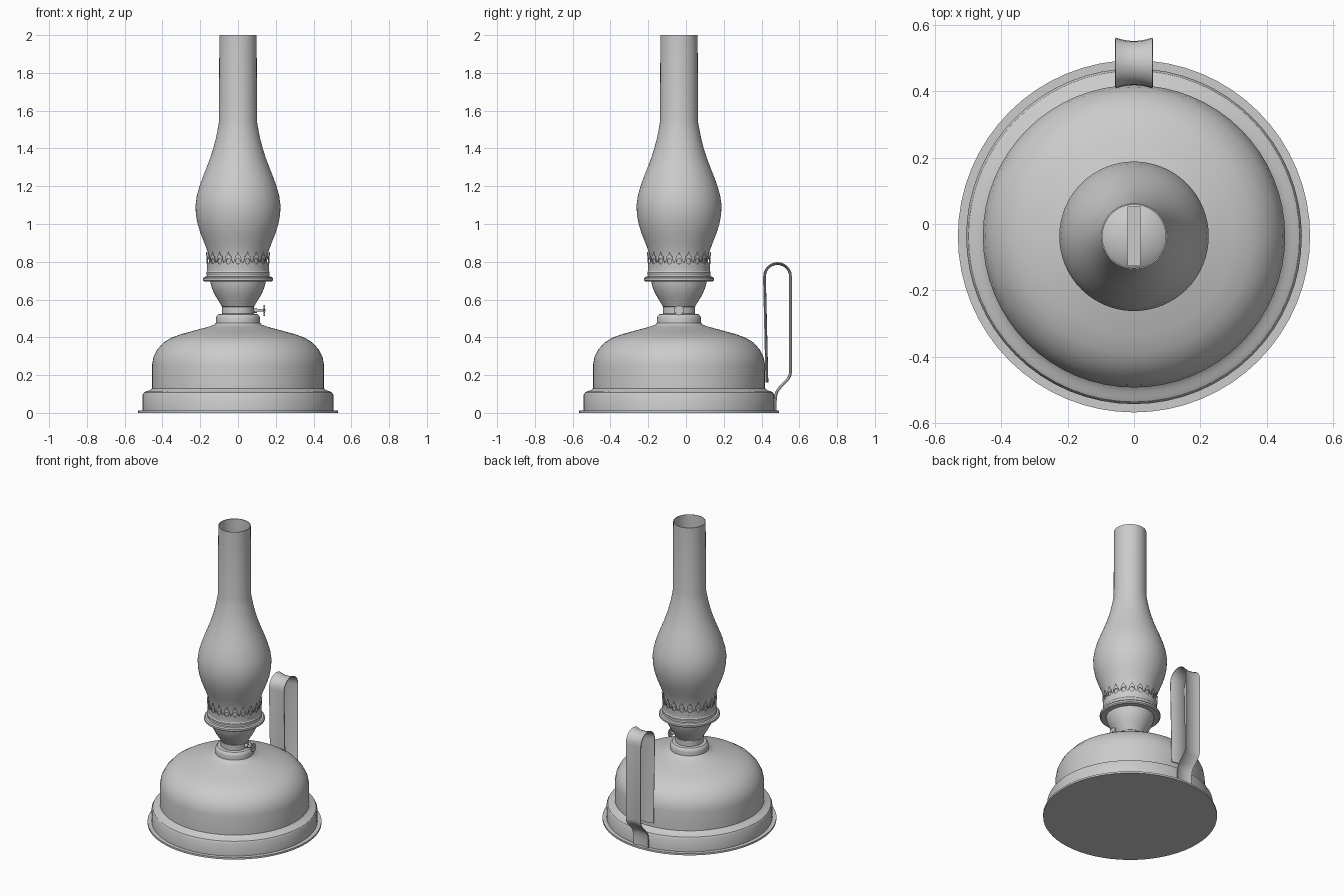
import bpy, bmesh, math
from mathutils import Matrix, Vector

if "Cube" in bpy.data.objects:
    bpy.data.objects.remove(bpy.data.objects["Cube"])

CY = -0.037   # lamp axis, the handle stands behind it
metal = bpy.data.materials.new("light_grey")
metal.use_nodes = True
GREY = (0.6, 0.6, 0.6, 1)
metal.diffuse_color = GREY
metal.node_tree.nodes["Principled BSDF"].inputs["Base Color"].default_value = GREY


def finish(name, bm, solid=0.0, angle=32):
    me = bpy.data.meshes.new(name)
    bm.to_mesh(me)
    bm.free()
    me.materials.append(metal)
    ob = bpy.data.objects.new(name, me)
    bpy.context.collection.objects.link(ob)
    bpy.ops.object.select_all(action='DESELECT')
    ob.select_set(True)
    bpy.context.view_layer.objects.active = ob
    if solid:
        mod = ob.modifiers.new("thickness", 'SOLIDIFY')
        mod.thickness = solid
        bpy.ops.object.modifier_apply(modifier=mod.name)
    bpy.ops.object.shade_smooth_by_angle(angle=math.radians(angle))
    return ob


def skin(bm, rows, closed=False):
    """Join successive rows of vertices with quads."""
    n = len(rows)
    for j in range(n if closed else n - 1):
        a, b = rows[j], rows[(j + 1) % n]
        for i in range(len(a) - 1):
            bm.faces.new((a[i], b[i], b[i + 1], a[i + 1]))


def lathe(name, profile, segs=64, solid=0.0):
    bm = bmesh.new()
    rows = []
    for j in range(segs):
        t = 2 * math.pi * j / segs
        rows.append([bm.verts.new((r * math.cos(t), CY + r * math.sin(t), z)) for r, z in profile])
    skin(bm, rows, closed=True)
    bmesh.ops.remove_doubles(bm, verts=bm.verts, dist=1e-5)
    return finish(name, bm, solid)


# Oil reservoir with foot flange and neck
lathe("base_flange", [(0, 0), (0.53, 0), (0.53, 0.012), (0.5, 0.012)])
lathe("reservoir", [
    (0.505, 0.01), (0.505, 0.095), (0.498, 0.108), (0.485, 0.115), (0.469, 0.119), (0.455, 0.13),
    (0.455, 0.255), (0.448, 0.295), (0.428, 0.335), (0.395, 0.372), (0.355, 0.397),
    (0.3, 0.417), (0.22, 0.439), (0.16, 0.455), (0.125, 0.467), (0.117, 0.476)])
lathe("reservoir_neck", [
    (0.117, 0.47), (0.117, 0.5), (0.114, 0.512), (0.104, 0.522), (0.085, 0.525), (0.085, 0.56), (0, 0.56)])

# Burner body, rim and gallery band
lathe("burner_cone", [
    (0.07, 0.555), (0.085, 0.562), (0.095, 0.58), (0.115, 0.612), (0.132, 0.645), (0.143, 0.675), (0.147, 0.7)])
lathe("burner_rim", [
    (0.14, 0.695), (0.178, 0.695), (0.185, 0.701), (0.185, 0.713), (0.178, 0.72), (0.166, 0.722), (0.165, 0.733)])
lathe("gallery_band", [
    (0.165, 0.73), (0.168, 0.736), (0.168, 0.744), (0.164, 0.75), (0.164, 0.768)], solid=0.004)
lathe("burner_dome", [(0.164, 0.73), (0.15, 0.74)] + [
    (0.14 * math.cos(t * math.pi / 16), 0.745 + 0.1 * math.sin(t * math.pi / 16)) for t in range(9)])

# Flat wick across the dome
bm = bmesh.new()
bmesh.ops.create_cube(bm, size=1, matrix=Matrix.Translation((0, CY, 0.805)) @ Matrix.Diagonal((0.038, 0.18, 0.1, 1)))
finish("wick", bm)

# Pierced crown: pointed prongs, each with a round hole
PRONGS = 20
STEP = 2 * math.pi / PRONGS
outline = [(-0.5, 0.764), (0, 0.764), (0.5, 0.764), (0.5, 0.792), (0.34, 0.812), (0.3, 0.828),
           (0.14, 0.834), (0, 0.852), (-0.14, 0.834), (-0.3, 0.828), (-0.34, 0.812), (-0.5, 0.792)]


def on_ring(u, z, k):
    t = (k + u) * STEP - math.pi / 2
    r = 0.164 + 0.06 * (z - 0.764)
    return (r * math.cos(t), CY + r * math.sin(t), z)


bm = bmesh.new()
for k in range(PRONGS):
    outer, inner = [], []
    for u, z in outline:
        a = math.atan2(z - 0.803, u * 0.052)
        outer.append(bm.verts.new(on_ring(u, z, k)))
        inner.append(bm.verts.new(on_ring(0.26 * math.cos(a), 0.803 + 0.015 * math.sin(a), k)))
    for i in range(len(outer)):
        n = (i + 1) % len(outer)
        bm.faces.new((outer[i], outer[n], inner[n], inner[i]))
bmesh.ops.remove_doubles(bm, verts=bm.verts, dist=1e-5)
finish("gallery_crown", bm, solid=0.004)

# Glass chimney
lathe("chimney", [
    (0.152, 0.76), (0.154, 0.82), (0.162, 0.855), (0.178, 0.9), (0.198, 0.95), (0.214, 1.0),
    (0.223, 1.05), (0.225, 1.1), (0.218, 1.15), (0.204, 1.2), (0.186, 1.25), (0.166, 1.3),
    (0.147, 1.35), (0.131, 1.4), (0.118, 1.45), (0.108, 1.5), (0.1, 1.545), (0.099, 2.0)], solid=0.004)

# Wick winder: shaft, bead and toothed knob on the left side
ALONG_X = Matrix.Rotation(math.pi / 2, 4, 'Y')


def rod(name, x0, x1, r, segs=16, teeth=False):
    bm = bmesh.new()
    place = Matrix.Translation(((x0 + x1) / 2, CY, 0.543)) @ ALONG_X
    bmesh.ops.create_cone(bm, cap_ends=True, segments=segs, radius1=r, radius2=r, depth=x1 - x0, matrix=place)
    if teeth:
        for v in bm.verts:
            t = math.atan2(v.co.z - 0.543, v.co.y - CY)
            if round(t / (2 * math.pi) * segs) % 2:
                v.co.y = CY + (v.co.y - CY) * 0.8
                v.co.z = 0.543 + (v.co.z - 0.543) * 0.8
    finish(name, bm)


rod("winder_shaft", 0.05, 0.146, 0.007)
rod("winder_collar", 0.08, 0.1, 0.013)
rod("winder_knob", 0.135, 0.143, 0.029, segs=32, teeth=True)

# Strap handle: path in the y-z plane, dished across its width
path = [(0.421, 0.16), (0.408, 0.715)]
path += [(0.4845 - 0.0765 * math.cos(t * math.pi / 12), 0.722 + 0.0765 * math.sin(t * math.pi / 12))
         for t in range(1, 12)]
path += [(0.561, 0.715), (0.561, 0.215), (0.557, 0.195), (0.547, 0.176), (0.505, 0.132),
         (0.49, 0.113), (0.483, 0.093), (0.48, 0.06), (0.48, 0.008)]
path = [Vector(p) for p in path]
bm = bmesh.new()
rows = []
for i, p in enumerate(path):
    d = (path[min(i + 1, len(path) - 1)] - path[max(i - 1, 0)]).normalized()
    out = Vector((-d.y, d.x))   # away from the inside of the loop
    row = []
    for s in range(9):
        x = -1 + s / 4
        q = p - out * 0.01 * (1 - x * x)
        row.append(bm.verts.new((x * 0.055, q.x, q.y)))
    rows.append(row)
skin(bm, rows)
bmesh.ops.reverse_faces(bm, faces=bm.faces)
finish("handle", bm, solid=0.005, angle=40)
